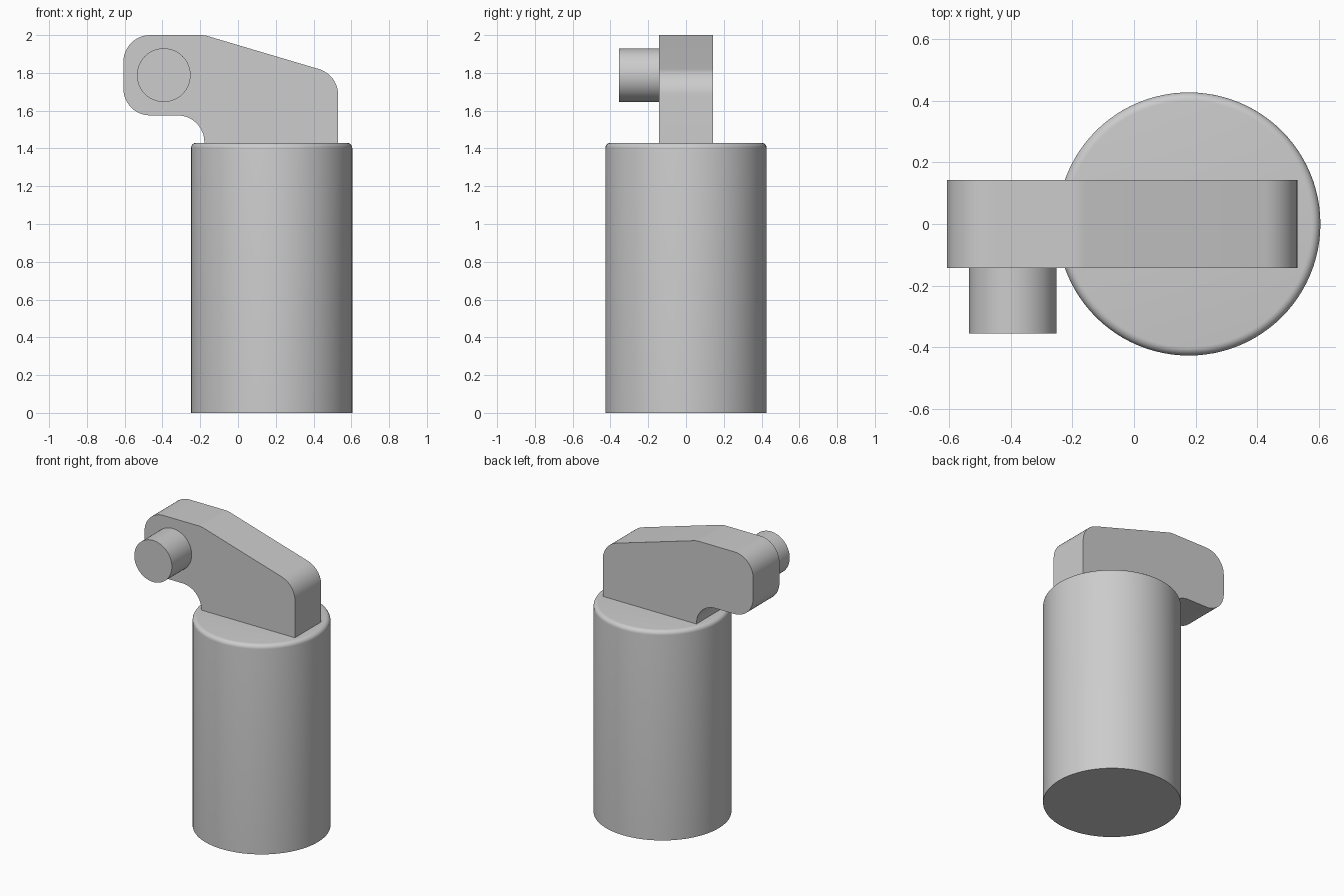
import bpy, bmesh, math
from mathutils import Vector

cube = bpy.data.objects.get("Cube")
if cube:
    bpy.data.objects.remove(cube, do_unlink=True)

GREY = (0.604, 0.604, 0.604, 1)
metal = bpy.data.materials.new("plain grey")
metal.use_nodes = True
metal.diffuse_color = GREY
metal.node_tree.nodes["Principled BSDF"].inputs["Base Color"].default_value = GREY

RADIUS, TOP = 0.427, 1.43   # body cylinder
HALF, ROUND = 0.142, 0.142  # arm half thickness, fillet radius


def finish(bm, name, angle=30):
    bmesh.ops.recalc_face_normals(bm, faces=bm.faces)
    mesh = bpy.data.meshes.new(name)
    bm.to_mesh(mesh)
    bm.free()
    mesh.materials.append(metal)
    obj = bpy.data.objects.new(name, mesh)
    bpy.context.collection.objects.link(obj)
    bpy.ops.object.select_all(action='DESELECT')
    obj.select_set(True)
    bpy.context.view_layer.objects.active = obj
    bpy.ops.object.shade_smooth_by_angle(angle=math.radians(angle))
    return obj


def cylinder(radius, depth, segments=96):
    bm = bmesh.new()
    bmesh.ops.create_cone(bm, cap_ends=True, segments=segments,
                          radius1=radius, radius2=radius, depth=depth)
    return bm


def fillet(prev, corner, nxt, r, steps=12):
    """Points of an arc of radius r rounding one corner."""
    a, b = (prev - corner).normalized(), (nxt - corner).normalized()
    half = a.angle(b) / 2
    centre = corner + (a + b).normalized() * (r / math.sin(half))
    reach = r / math.tan(half)
    start = (corner + a * reach - centre).normalized()
    end = (corner + b * reach - centre).normalized()
    return [centre + start.slerp(end, i / steps) * r for i in range(steps + 1)]


# Body: upright cylinder with a rounded top rim
bm = cylinder(RADIUS, TOP)
bmesh.ops.translate(bm, verts=bm.verts, vec=(0.178, 0, TOP / 2))
rim = [e for e in bm.edges if all(v.co.z > TOP - 0.01 for v in e.verts)]
bmesh.ops.bevel(bm, geom=rim, offset=0.028, segments=6, profile=0.5, affect='EDGES')
finish(bm, "body")

# Arm: side profile with rounded corners, extruded across the body
corners = [(-0.607, 2.0, ROUND), (-0.178, 2.0, ROUND), (0.53, 1.79, ROUND),
           (0.53, TOP - 0.01, 0), (-0.178, TOP - 0.01, 0),
           (-0.178, 1.575, ROUND), (-0.607, 1.575, ROUND)]
points = [Vector((x, -HALF, z)) for x, z, _ in corners]
outline = []
for i, (x, z, r) in enumerate(corners):
    if r:
        outline += fillet(points[i - 1], points[i], points[(i + 1) % len(points)], r)
    else:
        outline.append(points[i])
bm = bmesh.new()
side = bm.faces.new([bm.verts.new(p) for p in outline])
swept = bmesh.ops.extrude_face_region(bm, geom=[side], use_keep_orig=True)
bmesh.ops.translate(bm, vec=(0, 2 * HALF, 0),
                    verts=[g for g in swept["geom"] if isinstance(g, bmesh.types.BMVert)])
finish(bm, "arm")

# Pin: short round peg on the front of the arm
pin = finish(cylinder(0.142, 0.225, 64), "pin")
pin.rotation_euler.x = math.pi / 2
pin.location = (-0.393, -0.2435, 1.788)
